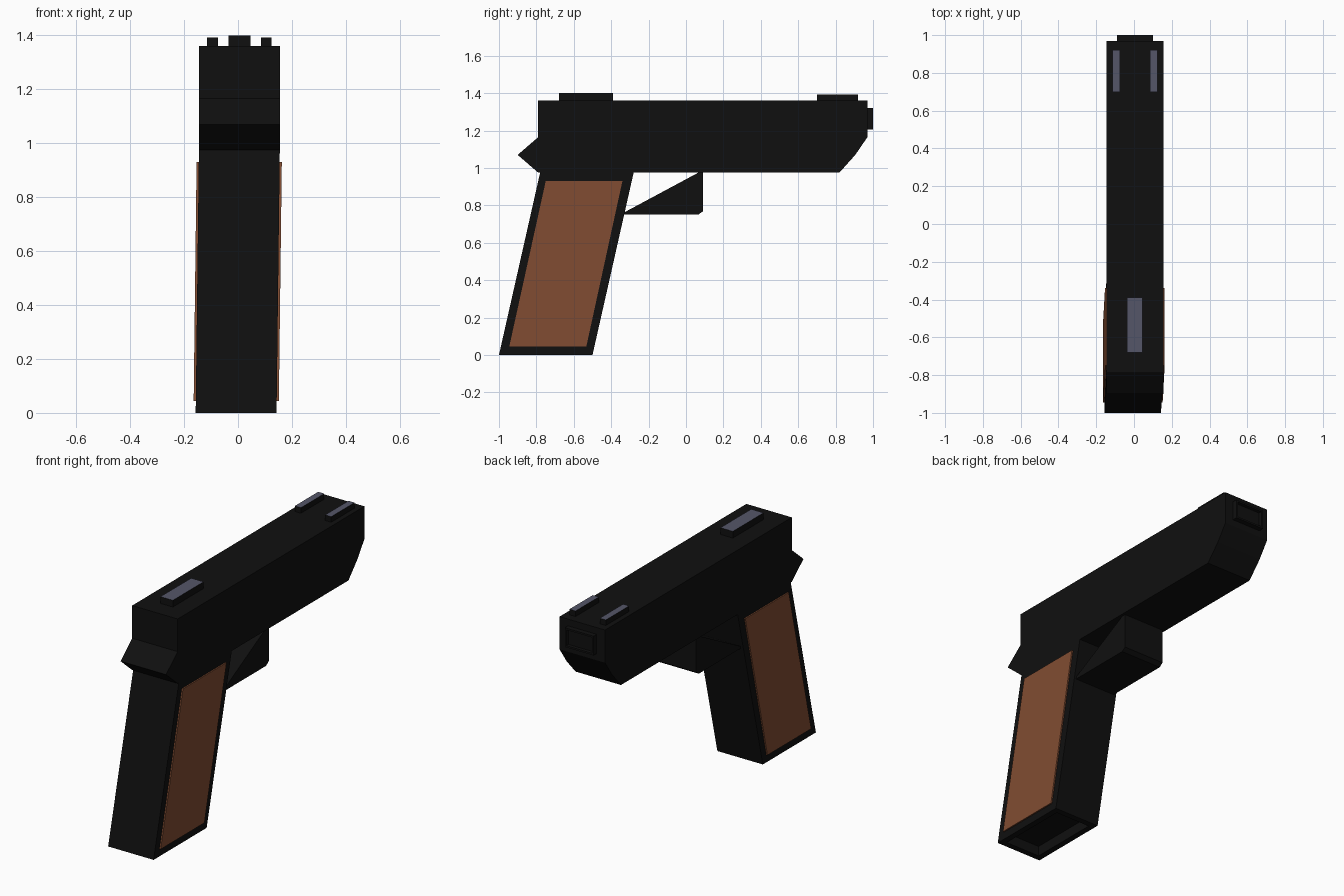
import bpy, bmesh
from mathutils import Vector

if "Cube" in bpy.data.objects:
    bpy.data.objects.remove(bpy.data.objects["Cube"])


def material(name, rgb):
    m = bpy.data.materials.new(name)
    m.diffuse_color = (*rgb, 1)
    m.use_nodes = True
    m.node_tree.nodes["Principled BSDF"].inputs["Base Color"].default_value = m.diffuse_color
    return m


BLACK = material("black_metal", (0.005, 0.005, 0.005))
WOOD = material("brown_wood", (0.22, 0.073, 0.032))
STEEL = material("grey_steel", (0.09, 0.093, 0.138))
CX = 0.005  # centre line of the upper body


def lean(z):
    # the grip leans slightly sideways towards its foot
    return -0.0123 * (0.975 - z)


def prism(name, profile, x0, x1, mat=BLACK, leaning=False, hollow=None, top=None):
    """Extrude a (y, z) profile from x0 to x1.
    hollow = (face direction, rim, depth) sinks a pocket; top = material of upward faces."""
    bm = bmesh.new()
    verts = [bm.verts.new((x0, y, z)) for y, z in profile]
    face = bm.faces.new(verts)
    ext = bmesh.ops.extrude_face_region(bm, geom=[face])["geom"]
    for v in ext:
        if isinstance(v, bmesh.types.BMVert):
            v.co.x = x1
    if leaning:
        for v in bm.verts:
            v.co.x += lean(v.co.z)
    bmesh.ops.recalc_face_normals(bm, faces=bm.faces[:])
    bm.normal_update()
    if hollow:
        direction, rim, depth = hollow
        d = Vector(direction)
        f = max(bm.faces, key=lambda g: g.normal.dot(d))
        bmesh.ops.inset_region(bm, faces=[f], thickness=rim)
        f = max(bm.faces, key=lambda g: g.normal.dot(d) - 0.01 * g.calc_area()
                if len(g.verts) == 4 and all(len(e.link_faces) == 2 and
                any(h.normal.dot(d) > 0.99 for h in e.link_faces if h != g)
                for e in g.edges) else -9)
        bmesh.ops.inset_region(bm, faces=[f], thickness=0, depth=-depth)
    me = bpy.data.meshes.new(name)
    me.materials.append(mat)
    if top:
        me.materials.append(top)
        bm.normal_update()
        for g in bm.faces:
            if g.normal.z > 0.9:
                g.material_index = 1
    bm.to_mesh(me)
    bm.free()
    ob = bpy.data.objects.new(name, me)
    bpy.context.collection.objects.link(ob)
    return ob


def rect(y0, y1, z0, z1):
    return [(y0, z0), (y1, z0), (y1, z1), (y0, z1)]


# upper body with sloped nose and pointed tail
prism("slide", [(-0.79, 1.36), (0.97, 1.36), (0.97, 1.165), (0.905, 1.07),
                (0.82, 0.975), (-0.79, 0.975), (-0.90, 1.07), (-0.79, 1.165)],
      CX - 0.15, CX + 0.15)

# rectangular barrel end with a pocket
prism("barrel_end", rect(0.97, 1.0, 1.205, 1.32), CX - 0.095, CX + 0.095,
      hollow=((0, 1, 0), 0.015, 0.02))

# slanted grip with a pocket in the foot
prism("grip", [(-1.0, 0), (-0.5, 0), (-0.28, 0.975), (-0.78, 0.975)],
      CX - 0.15, CX + 0.15, leaning=True, hollow=((0, 0, -1), 0.05, 0.06))

# wooden side panels
panel = [(-0.945, 0.045), (-0.533, 0.045), (-0.34, 0.93), (-0.75, 0.93)]
for side, s in (("left", -1), ("right", 1)):
    prism(f"grip_panel_{side}", panel, CX + s * 0.14, CX + s * 0.158, WOOD, leaning=True)

# wedge guard under the body
prism("trigger_guard", [(-0.335, 0.75), (0.065, 0.75), (0.09, 0.768),
                        (0.09, 0.98), (0.075, 0.98), (-0.335, 0.76)],
      CX - 0.135, CX + 0.135)

# sights with steel tops
prism("rear_sight", rect(-0.68, -0.39, 1.35, 1.40), CX - 0.041, CX + 0.041, top=STEEL)
for side, s in (("left", -1), ("right", 1)):
    c = CX + s * 0.1
    prism(f"front_sight_{side}", rect(0.70, 0.92, 1.35, 1.393), c - 0.02, c + 0.02, top=STEEL)
